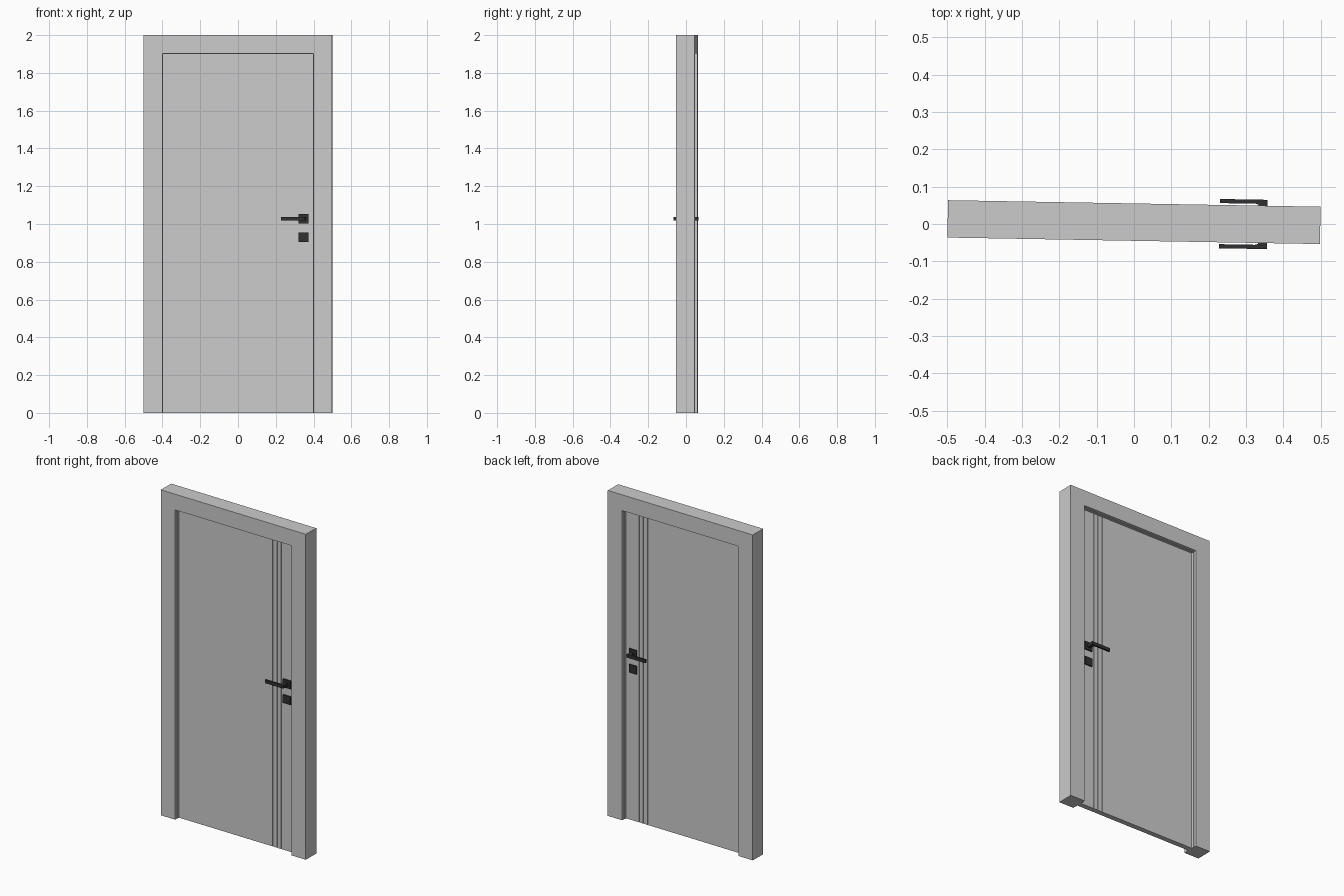
import bpy, bmesh, math
from mathutils import Matrix, Vector

if "Cube" in bpy.data.objects:
    bpy.data.objects.remove(bpy.data.objects["Cube"])

# The whole door set is turned very slightly about z
PLACE = Matrix.Translation((0, 0.005, 0)) @ Matrix.Rotation(math.radians(-1), 4, 'Z')

dark = bpy.data.materials.new("dark_metal")
dark.diffuse_color = (0.03, 0.03, 0.033, 1)
dark.use_nodes = True
dark.node_tree.nodes["Principled BSDF"].inputs["Base Color"].default_value = dark.diffuse_color


def prism(name, profile, a, b, axis, mat=None):
    """Extrude a 2D profile from a to b along y (profile x,z) or z (profile x,y)."""
    bm = bmesh.new()
    pts = [(u, a, v) if axis == 'y' else (u, v, a) for u, v in profile]
    face = bm.faces.new([bm.verts.new(p) for p in pts])
    ext = bmesh.ops.extrude_face_region(bm, geom=[face])
    step = Vector((0, b - a, 0)) if axis == 'y' else Vector((0, 0, b - a))
    moved = [g for g in ext['geom'] if isinstance(g, bmesh.types.BMVert)]
    bmesh.ops.translate(bm, verts=moved, vec=step)
    bmesh.ops.recalc_face_normals(bm, faces=bm.faces)
    bm.transform(PLACE)
    me = bpy.data.meshes.new(name)
    bm.to_mesh(me)
    bm.free()
    if mat:
        me.materials.append(mat)
    ob = bpy.data.objects.new(name, me)
    bpy.context.collection.objects.link(ob)
    return ob


def portal(outer, outer_top, inner, inner_top):
    """Upside-down U outline in x,z."""
    return [(-outer, 0), (-outer, outer_top), (outer, outer_top), (outer, 0),
            (inner, 0), (inner, inner_top), (-inner, inner_top), (-inner, 0)]


def rect(x0, x1, v0, v1):
    return [(x0, v0), (x1, v0), (x1, v1), (x0, v1)]


# Frame and the thin stop lining inside it
prism("door_frame", portal(0.499, 2.0, 0.4, 1.903), -0.05, 0.05, 'y')
prism("frame_stop", portal(0.4, 1.903, 0.397, 1.9), -0.032, 0.032, 'y')

# Door leaf: plan outline with three grooves on each face
FACE, DEPTH, W = 0.016, 0.004, 0.0025
front = [(-0.397, -FACE)]
for gx in (0.247, 0.278, 0.307):
    front += [(gx - W, -FACE), (gx - W, -FACE + DEPTH),
              (gx + W, -FACE + DEPTH), (gx + W, -FACE)]
front.append((0.397, -FACE))
prism("door_leaf", front + [(x, -y) for x, y in reversed(front)], 0, 1.9, 'z')

# Handle, rose and lock plate on both sides
lever = [(0.229, 0.055), (0.229, 0.066), (0.357, 0.066), (0.357, 0.02),
         (0.336, 0.02), (0.336, 0.047), (0.332, 0.053), (0.325, 0.055)]
for side, s in (("front", -1), ("back", 1)):
    prism(side + "_lever", [(x, s * d) for x, d in lever], 1.018, 1.038, 'z', dark)
    for part, z in (("_handle_rose", 1.028), ("_lock_plate", 0.931)):
        prism(side + part, rect(0.321, 0.373, z - 0.025, z + 0.025),
              s * FACE, s * (FACE + 0.008), 'y', dark)
